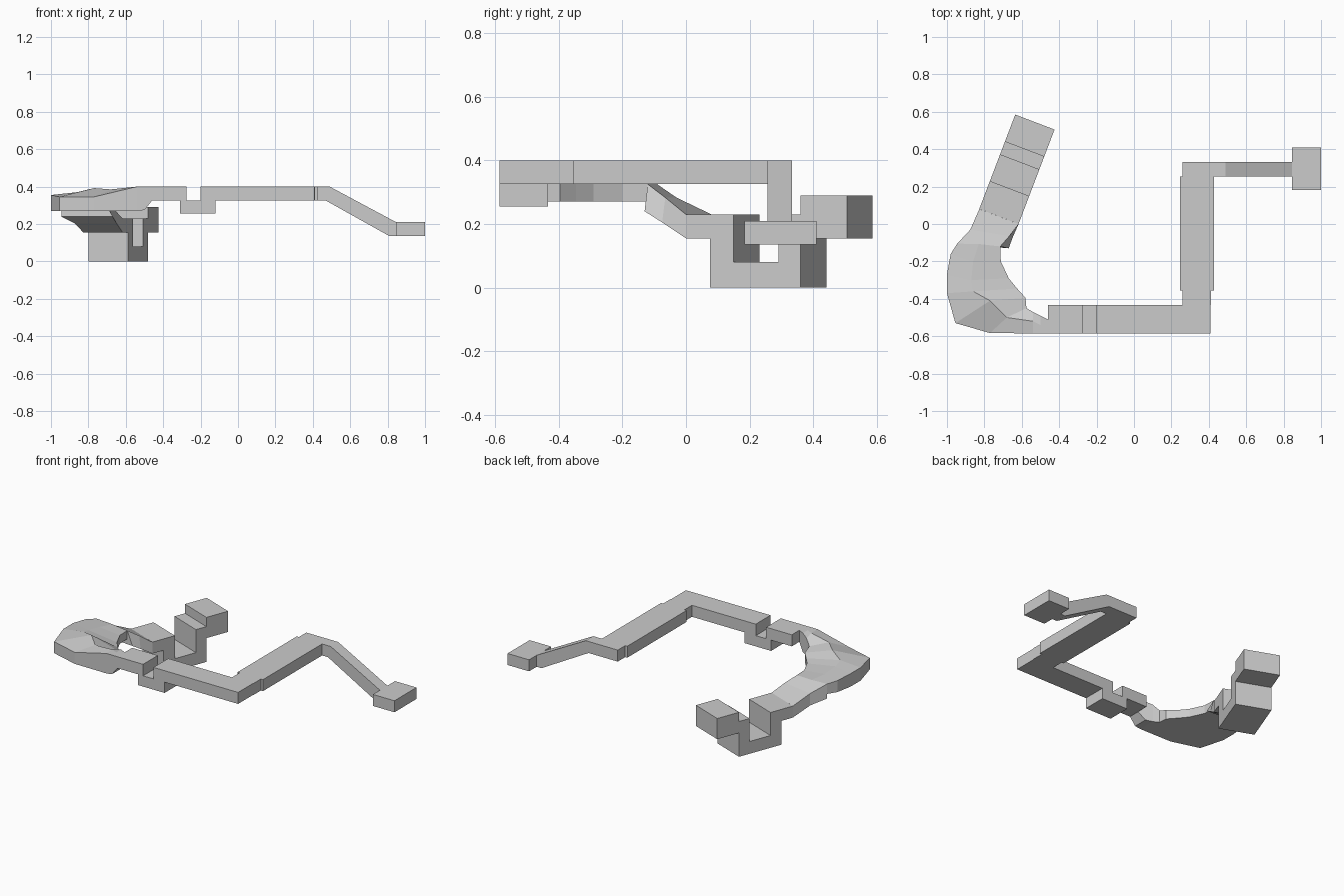
import bpy, bmesh
from mathutils import Vector


def finish(name, bm):
    bmesh.ops.recalc_face_normals(bm, faces=bm.faces[:])
    me = bpy.data.meshes.new(name)
    bm.to_mesh(me)
    bm.free()
    ob = bpy.data.objects.new(name, me)
    bpy.context.collection.objects.link(ob)
    return ob


def extrude(name, profile, origin, along, across, width):
    """Side profile (distance, z) swept sideways by width."""
    bm = bmesh.new()
    o, d, w = Vector(origin), Vector(along).normalized(), Vector(across).normalized()
    vs = [bm.verts.new(o + d * a + Vector((0, 0, z))) for a, z in profile]
    f = bm.faces.new(vs)
    r = bmesh.ops.extrude_face_region(bm, geom=[f])
    new = [v for v in r['geom'] if isinstance(v, bmesh.types.BMVert)]
    bmesh.ops.translate(bm, verts=new, vec=w * width)
    return finish(name, bm)


def box(name, x0, x1, y0, y1, z0, z1):
    return extrude(name, [(x0, z0), (x1, z0), (x1, z1), (x0, z1)],
                   (0, y0, 0), (1, 0, 0), (0, 1, 0), y1 - y0)


def loft(name, sections):
    """Skin closed rings of equal size and cap both ends."""
    bm = bmesh.new()
    rings = [[bm.verts.new(p) for p in s] for s in sections]
    for a, b in zip(rings, rings[1:]):
        n = len(a)
        for i in range(n):
            j = (i + 1) % n
            bm.faces.new((a[i], a[j], b[j], b[i]))
    bm.faces.new(rings[0])
    bm.faces.new(rings[-1])
    return finish(name, bm)


# Slanted start lane with its dip
extrude("start_lane",
        [(0, .155), (0, .29), (.155, .29), (.155, .23), (.23, .23), (.23, .08),
         (.38, .08), (.38, .23), (.54, .23), (.54, .155), (.46, .155), (.46, 0),
         (.155, 0), (.155, .155)],
        (-.635, .585, 0), (-.356, -.934, 0), (.934, -.356, 0), .225)

# Ramp climbing from the lane to the bend
loft("rising_ramp", [
    [(-.827, .08, .155), (-.617, 0, .155), (-.617, 0, .23), (-.827, .08, .23)],
    [(-.875, -.03, .205), (-.65, -.075, .205), (-.667, -.065, .283), (-.875, -.03, .283)],
    [(-.945, -.105, .24), (-.67, -.13, .24), (-.715, -.12, .325), (-.945, -.105, .335)],
])

# Banked bend: outer xy, outer top, crown xy, crown top, inner xy, inner top, bottom
bend = [
    (-.945, -.105, .335, -.83, -.107, .33, -.715, -.12, .325, .27),
    (-.98, -.16, .345, -.86, -.2, .34, -.712, -.2, .325, .27),
    (-1.0, -.27, .355, -.87, -.3, .355, -.67, -.29, .325, .27),
    (-1.0, -.37, .355, -.86, -.36, .37, -.625, -.345, .325, .27),
    (-.955, -.53, .345, -.77, -.41, .392, -.58, -.395, .33, .27),
    (-.77, -.583, .345, -.68, -.5, .385, -.575, -.45, .35, .27),
    (-.54, -.585, .40, -.54, -.52, .40, -.54, -.47, .385, .27),
    (-.50, -.585, .40, -.50, -.54, .40, -.50, -.49, .40, .275),
    (-.46, -.585, .40, -.46, -.55, .40, -.46, -.51, .40, .325),
]
loft("banked_bend", [
    [(ox, oy, zb), (ix, iy, zb), (ix, iy, iz), (cx, cy, cz), (ox, oy, oz)]
    for ox, oy, oz, cx, cy, cz, ix, iy, iz, zb in bend])

# Front straight with a small dip
extrude("front_straight",
        [(-.46, .325), (-.46, .40), (-.275, .40), (-.275, .325), (-.20, .325),
         (-.20, .40), (.41, .40), (.41, .325), (-.12, .325), (-.12, .255),
         (-.31, .255), (-.31, .325)],
        (0, -.585, 0), (1, 0, 0), (0, 1, 0), .152)

# Side straight, wider in its middle
box("side_straight_start", .26, .413, -.433, -.355, .325, .40)
box("side_straight_wide", .245, .428, -.355, .255, .325, .40)

# Narrow descent and end pad
extrude("descent",
        [(.26, .40), (.49, .40), (.845, .21), (.845, .135), (.81, .135),
         (.47, .325), (.26, .325)],
        (0, .255, 0), (1, 0, 0), (0, 1, 0), .077)
box("end_pad", .845, 1.0, .183, .41, .135, .21)
